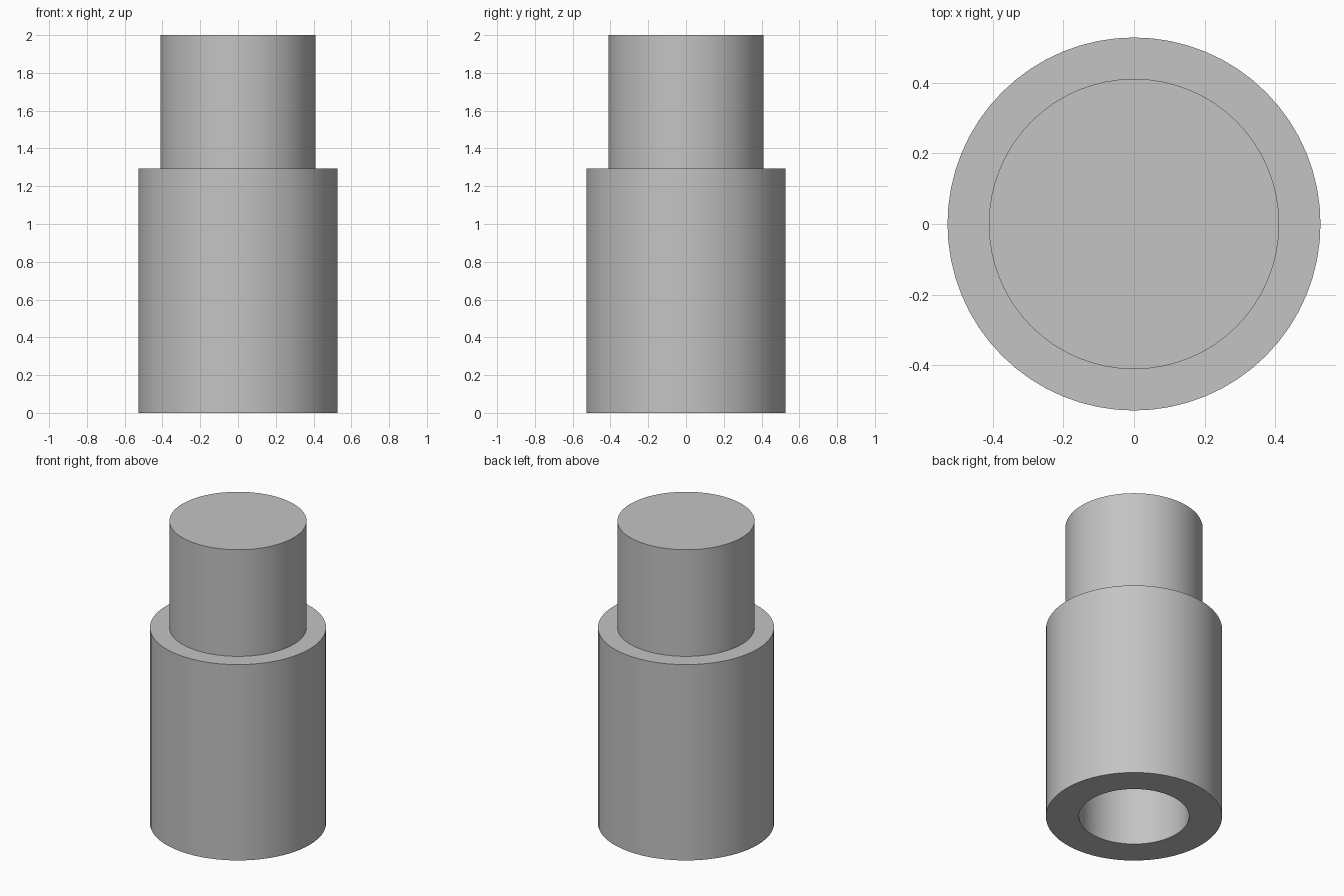
import bpy, bmesh, math
from mathutils import Matrix, Vector

cube = bpy.data.objects.get("Cube")
if cube:
    bpy.data.objects.remove(cube)

SIDES = 64
BODY_R, PEG_R, BORE_R = 0.528, 0.411, 0.33
SHOULDER_Z, TOP_Z = 1.295, 2.0

grey = bpy.data.materials.new("plain_grey")
grey.use_nodes = True
colour = (0.55, 0.55, 0.55, 1)
grey.diffuse_color = colour
grey.node_tree.nodes["Principled BSDF"].inputs["Base Color"].default_value = colour

# Stepped sleeve profile (radius, height): blind bore, base ring, body, shoulder, peg
profile = [(0, SHOULDER_Z), (BORE_R, SHOULDER_Z), (BORE_R, 0), (BODY_R, 0),
           (BODY_R, SHOULDER_Z), (PEG_R, SHOULDER_Z), (PEG_R, TOP_Z), (0, TOP_Z)]

# Revolve the profile around z
bm = bmesh.new()
verts = [bm.verts.new((r, 0, z)) for r, z in profile]
edges = [bm.edges.new(pair) for pair in zip(verts, verts[1:])]
bmesh.ops.spin(bm, geom=verts + edges, cent=(0, 0, 0), axis=(0, 0, 1),
               angle=math.tau, steps=SIDES, use_merge=True)
bmesh.ops.remove_doubles(bm, verts=bm.verts, dist=0.0001)
bmesh.ops.recalc_face_normals(bm, faces=bm.faces)

mesh = bpy.data.meshes.new("stepped_sleeve")
bm.to_mesh(mesh)
bm.free()
mesh.materials.append(grey)
sleeve = bpy.data.objects.new("stepped_sleeve", mesh)
bpy.context.collection.objects.link(sleeve)

# Smooth round walls, crisp rims
bpy.ops.object.select_all(action="DESELECT")
sleeve.select_set(True)
bpy.context.view_layer.objects.active = sleeve
bpy.ops.object.shade_smooth_by_angle(angle=math.radians(30))
